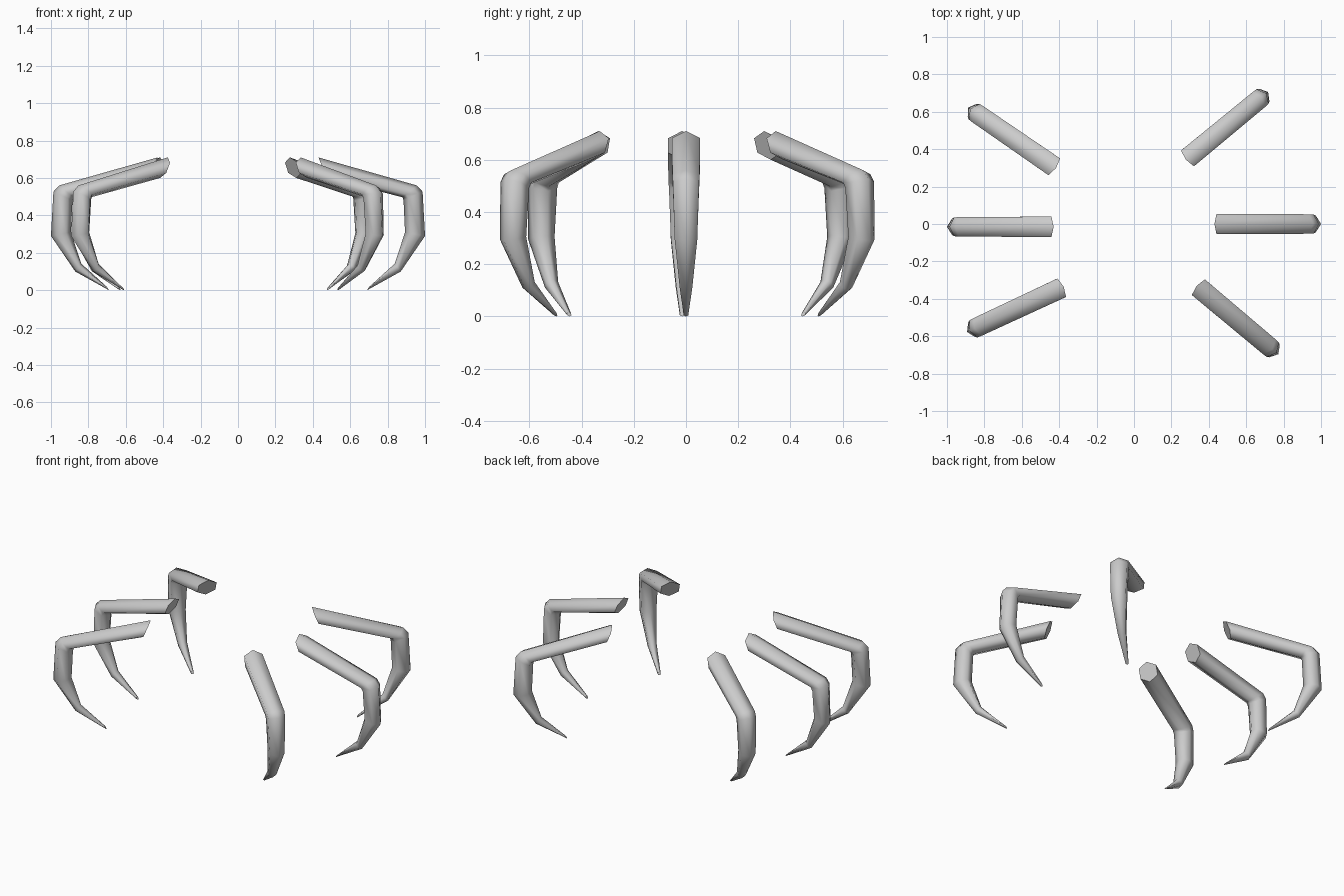
import bpy
import math
from mathutils import Vector

if "Cube" in bpy.data.objects:
    bpy.data.objects.remove(bpy.data.objects["Cube"])

SIDES = 6
# Leg cross-sections: outer/top point (r, z), inner/bottom point (r, z), lateral radius
RINGS = [
    ((0.43, 0.71), (0.475, 0.60), 0.063),     # slanted root
    ((0.957, 0.56), (0.88, 0.497), 0.060),    # knee, upper loop
    ((0.987, 0.527), (0.885, 0.48), 0.058),   # knee, lower loop
    ((1.0, 0.29), (0.893, 0.31), 0.050),      # shin
    ((0.87, 0.10), (0.838, 0.142), 0.028),    # ankle
    ((0.69, 0.0), (0.70, 0.017), 0.010),      # claw tip
]


def build_leg(name, start, angle):
    """Hexagonal tapered leg; start = plan position of the root, angle = outward heading."""
    d = Vector((math.cos(angle), math.sin(angle), 0))
    side = Vector((-d.y, d.x, 0))
    base = Vector((start[0], start[1], 0)) - d * 0.44
    verts, faces = [], []
    for outer, inner, w in RINGS:
        o = base + d * outer[0] + Vector((0, 0, outer[1]))
        i = base + d * inner[0] + Vector((0, 0, inner[1]))
        for k in range(SIDES):
            a = 2 * math.pi * k / SIDES
            verts.append((o + i) / 2 + (o - i) / 2 * math.cos(a) + side * w * math.sin(a))
    for r in range(len(RINGS) - 1):
        for k in range(SIDES):
            n = (k + 1) % SIDES
            a, b = r * SIDES, (r + 1) * SIDES
            faces.append((a + k, a + n, b + n, b + k))
    last = (len(RINGS) - 1) * SIDES
    faces.append(tuple(reversed(range(SIDES))))
    faces.append(tuple(range(last, last + SIDES)))
    mesh = bpy.data.meshes.new(name)
    mesh.from_pydata(verts, [], faces)
    # Smooth sides, flat end caps
    for p in mesh.polygons:
        p.use_smooth = len(p.vertices) == 4
    mesh.update()
    obj = bpy.data.objects.new(name, mesh)
    bpy.context.collection.objects.link(obj)
    return obj


# Six legs splayed around the centre
for name, start, deg in [
    ("right_middle_leg", (0.44, 0.0), 0),
    ("right_back_leg", (0.285, 0.35), 39.5),
    ("right_front_leg", (0.343, -0.337), -40),
    ("left_front_leg", (-0.385, -0.34), 205),
    ("left_middle_leg", (-0.44, -0.015), 180),
    ("left_back_leg", (-0.425, 0.305), 145.5),
]:
    build_leg(name, start, math.radians(deg))
